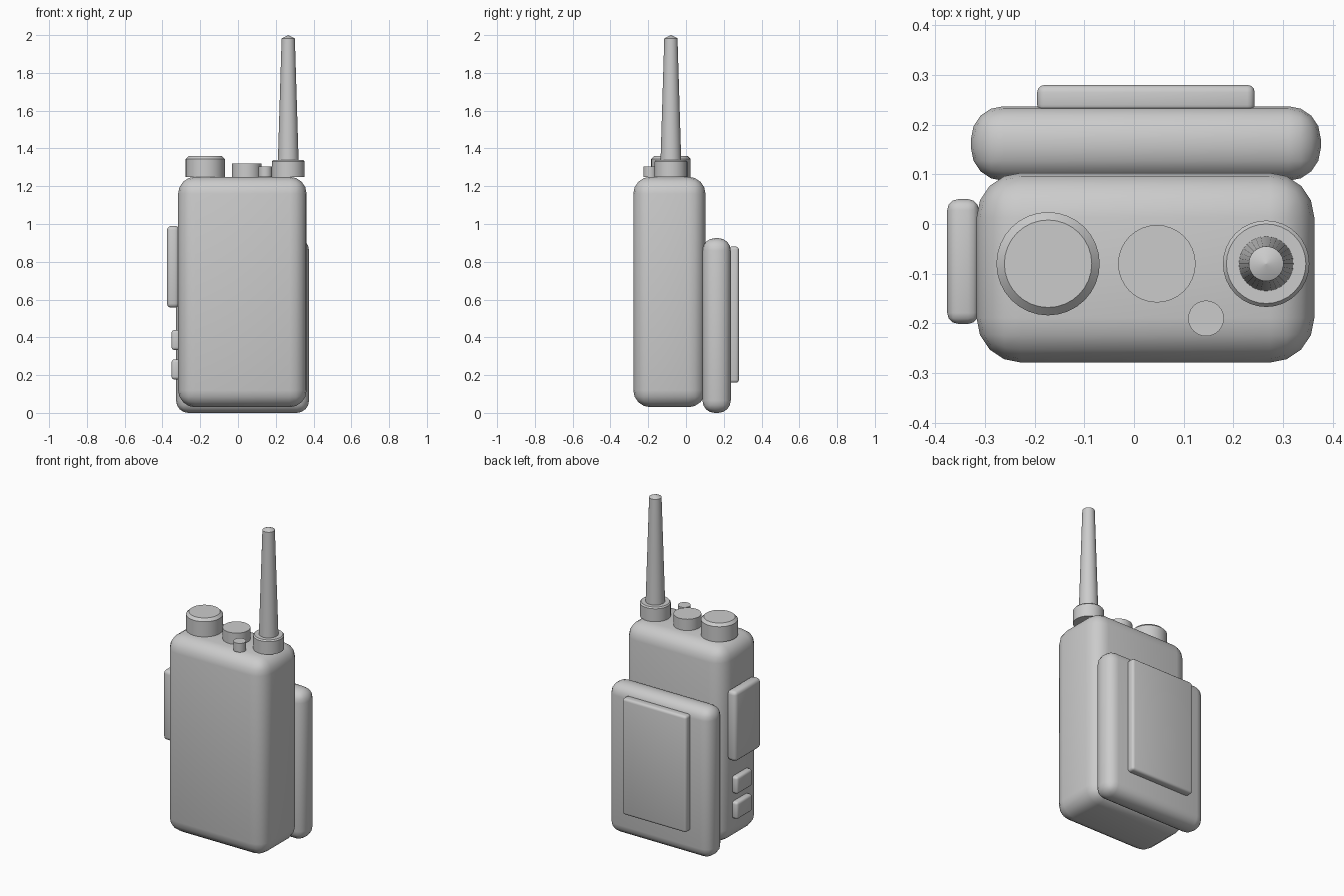
import bpy, bmesh
from math import radians
from mathutils import Vector

if "Cube" in bpy.data.objects:
    bpy.data.objects.remove(bpy.data.objects["Cube"])


def finish(name, bm):
    bmesh.ops.recalc_face_normals(bm, faces=bm.faces)
    mesh = bpy.data.meshes.new(name)
    bm.to_mesh(mesh)
    bm.free()
    ob = bpy.data.objects.new(name, mesh)
    bpy.context.collection.objects.link(ob)
    bpy.ops.object.select_all(action='DESELECT')
    ob.select_set(True)
    bpy.context.view_layer.objects.active = ob
    bpy.ops.object.shade_smooth_by_angle(angle=radians(35))
    return ob


def rounded_box(name, lo, hi, radius, segments):
    lo, hi = Vector(lo), Vector(hi)
    bm = bmesh.new()
    bmesh.ops.create_cube(bm, size=1)
    for v in bm.verts:
        v.co = (lo + hi) / 2 + v.co * (hi - lo)
    bmesh.ops.bevel(bm, geom=bm.edges[:], offset=radius, segments=segments,
                    profile=0.5, affect='EDGES')
    return finish(name, bm)


def turned(name, x, y, profile, sides=32):
    """Stack of rings given as (radius, z), closed at both ends."""
    bm = bmesh.new()
    rings = []
    for r, z in profile:
        ring = bmesh.ops.create_circle(bm, segments=sides, radius=r)["verts"]
        for v in ring:
            v.co += Vector((x, y, z))
        rings.append(ring)
    for a, b in zip(rings, rings[1:]):
        for i in range(sides):
            j = (i + 1) % sides
            bm.faces.new((a[i], a[j], b[j], b[i]))
    bm.faces.new(rings[0])
    bm.faces.new(rings[-1])
    return finish(name, bm)


# Main case, battery and the plate on its back
rounded_box("body", (-0.317, -0.279, 0.03), (0.363, 0.103, 1.25), 0.09, 4)
rounded_box("battery_pack", (-0.328, 0.087, 0), (0.376, 0.237, 0.925), 0.065, 4)
rounded_box("back_plate", (-0.195, 0.225, 0.16), (0.243, 0.28, 0.88), 0.015, 3)

# Side controls
rounded_box("talk_button", (-0.376, -0.201, 0.557), (-0.312, 0.05, 0.99), 0.022, 3)
for i, z in enumerate((0.177, 0.333)):
    rounded_box(f"side_button_{i + 1}", (-0.352, -0.15, z), (-0.305, 0.0, z + 0.106), 0.015, 3)

# Top controls
TOP = 1.25
turned("volume_knob", -0.173, -0.08, [(0.104, TOP), (0.104, 1.344), (0.088, 1.36)])
turned("channel_knob", 0.046, -0.08, [(0.078, TOP), (0.078, 1.32)])
turned("small_switch", 0.145, -0.19, [(0.036, TOP), (0.036, 1.305)], 24)

# Antenna
turned("antenna_base", 0.266, -0.08, [(0.087, TOP), (0.087, 1.33), (0.08, 1.338)])
turned("antenna", 0.266, -0.08,
       [(0.055, 1.33), (0.035, 1.983), (0.001, 2.0)])
